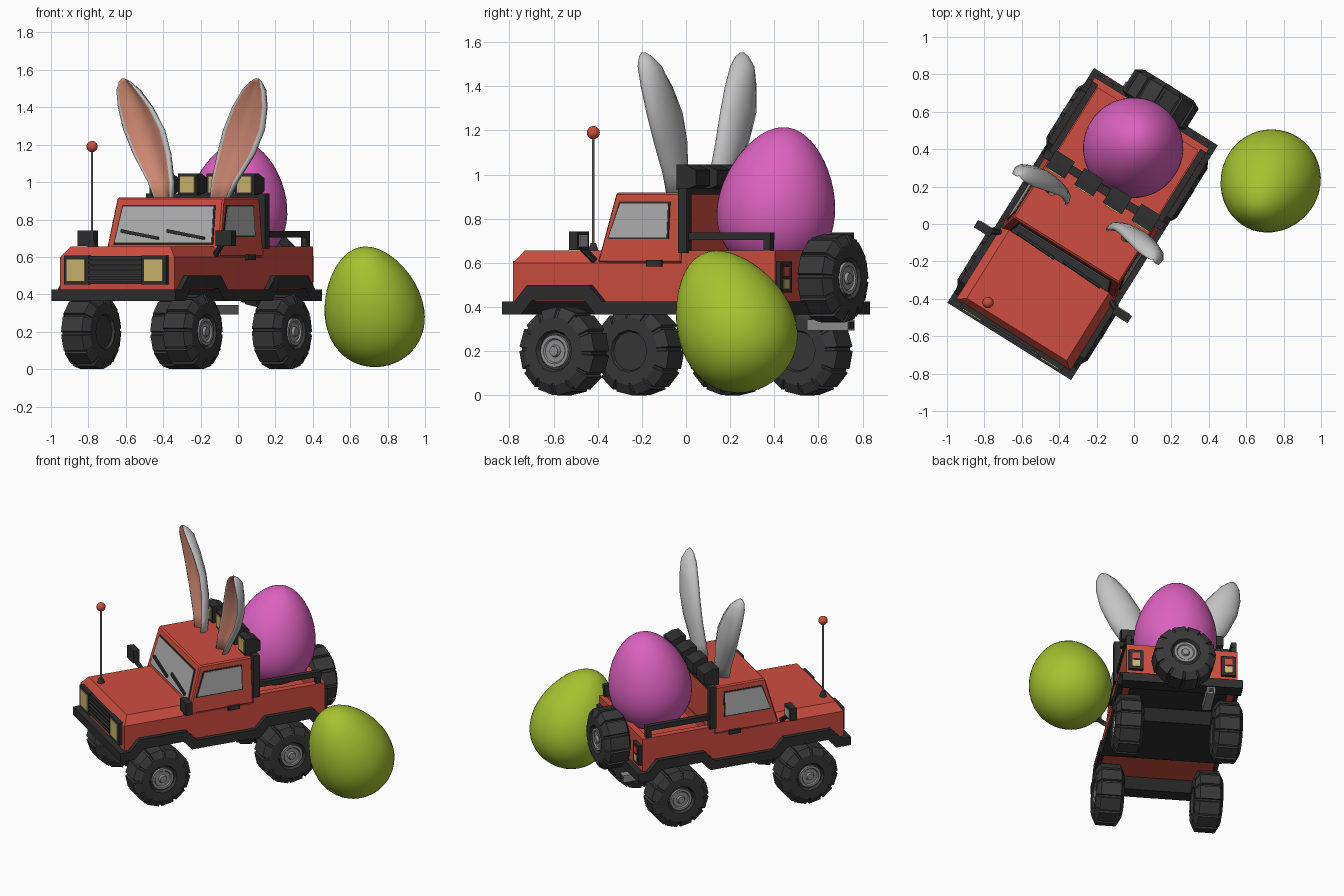
import bpy, bmesh
from math import sin, cos, pi, radians
from mathutils import Matrix, Vector

cube = bpy.data.objects.get("Cube")
if cube:
    bpy.data.objects.remove(cube, do_unlink=True)


def material(name, r, g, b):
    m = bpy.data.materials.new(name)
    m.use_nodes = True
    m.diffuse_color = (r, g, b, 1)
    bsdf = m.node_tree.nodes["Principled BSDF"]
    bsdf.inputs["Base Color"].default_value = (r, g, b, 1)
    bsdf.inputs["Roughness"].default_value = 0.7
    return m


RED = material("red paint", 0.62, 0.075, 0.05)
BLACK = material("black trim", 0.028, 0.028, 0.028)
TYRE = material("tyre rubber", 0.04, 0.04, 0.04)
GLASS = material("grey glass", 0.42, 0.42, 0.42)
METAL = material("grey metal", 0.28, 0.28, 0.28)
LAMP = material("lamp yellow", 0.6, 0.47, 0.16)
FUR = material("pale fur", 0.55, 0.55, 0.55)
SKIN = material("ear skin", 0.62, 0.25, 0.17)
PINK = material("pink egg", 0.72, 0.12, 0.52)
GREEN = material("green egg", 0.38, 0.54, 0.03)

# The truck stands turned on the ground
TRUCK = Matrix.Translation((-0.275, 0, 0)) @ Matrix.Rotation(radians(-32), 4, "Z")


def finish(name, bm, mats, place=TRUCK, smooth=False, bevel=0):
    bmesh.ops.recalc_face_normals(bm, faces=bm.faces)
    me = bpy.data.meshes.new(name)
    bm.to_mesh(me)
    bm.free()
    for m in mats if isinstance(mats, list) else [mats]:
        me.materials.append(m)
    for p in me.polygons:
        p.use_smooth = smooth
    ob = bpy.data.objects.new(name, me)
    bpy.context.collection.objects.link(ob)
    ob.matrix_world = place
    if bevel:
        mod = ob.modifiers.new("bevel", "BEVEL")
        mod.width = bevel
        mod.segments = 1
    return ob


def loft(name, rings, mats, place=TRUCK, smooth=False, bevel=0, second=()):
    """Skin closed rings; columns listed in second get the second material."""
    bm = bmesh.new()
    vs = [[bm.verts.new(p) for p in r] for r in rings]
    n = len(vs[0])
    for a, b in zip(vs, vs[1:]):
        for i in range(n):
            j = (i + 1) % n
            f = bm.faces.new((a[i], a[j], b[j], b[i]))
            f.material_index = 1 if i in second else 0
    bm.faces.new(vs[0][::-1])
    bm.faces.new(vs[-1])
    return finish(name, bm, mats, place, smooth, bevel)


def prism(name, pts, offset, mat, place=TRUCK, bevel=0):
    pts = [Vector(p) for p in pts]
    return loft(name, [pts, [p + Vector(offset) for p in pts]], mat, place, bevel=bevel)


def rect(hw, y0, y1, z):
    return [(-hw, y0, z), (hw, y0, z), (hw, y1, z), (-hw, y1, z)]


def box(name, centre, size, mat, bevel=0):
    x, y, z = centre
    w, d, h = (s / 2 for s in size)
    pts = [(x + p[0], p[1], p[2]) for p in rect(w, y - d, y + d, z - h)]
    return prism(name, pts, (0, 0, 2 * h), mat, bevel=bevel)


def rod(name, start, end, r0, r1, mat, sides=10):
    start, end = Vector(start), Vector(end)
    q = (end - start).to_track_quat("Z", "Y")
    circle = [q @ Vector((cos(2 * pi * i / sides), sin(2 * pi * i / sides), 0)) for i in range(sides)]
    return loft(name, [[start + c * r0 for c in circle], [end + c * r1 for c in circle]], mat)


# Skirt with raised wheel arches, running across the whole underside
low, high = [(-0.74, 0.365)], [(-0.74, 0.425)]
for c in (-0.44, 0.44):
    low += [(c - 0.2, 0.365), (c - 0.14, 0.43), (c + 0.14, 0.43), (c + 0.2, 0.365)]
    high += [(c - 0.235, 0.425), (c - 0.165, 0.5), (c + 0.165, 0.5), (c + 0.235, 0.425)]
outline = low + [(0.74, 0.365), (0.74, 0.425)] + high[::-1]
prism("skirt", [(-0.39, y, z) for y, z in outline], (0.78, 0, 0), BLACK)

# Painted body: lower shell, hood, cab and open bed
loft("lower_body", [rect(0.36, -0.7, 0.2, 0.425), rect(0.36, -0.7, 0.2, 0.6)], RED)
loft("hood", [rect(0.36, -0.7, -0.2, 0.6), rect(0.315, -0.665, -0.2, 0.655)], RED)
loft("cab", [rect(0.36, -0.25, 0.2, 0.6), rect(0.335, -0.165, 0.2, 0.918)], RED, bevel=0.008)
box("bed_floor", (0, 0.45, 0.49), (0.7, 0.49, 0.12), RED)
box("tailgate", (0, 0.68, 0.54), (0.72, 0.04, 0.23), RED)
for s in (-1, 1):
    box("bed_wall", (s * 0.338, 0.45, 0.54), (0.044, 0.5, 0.23), RED)


def cab_side(y, z):
    return 0.36 - 0.025 * (z - 0.6) / 0.318, y, z


def cab_front(x, z):
    return x, -0.25 + 0.085 * (z - 0.6) / 0.318, z


# Windows, each a dark surround with a glass plate over it
for name, grow, thick, mat in (("window_seal", 0.008, 0.004, BLACK), ("window_glass", 0, 0.007, GLASS)):
    b, t = 0.715 - grow, 0.87 + grow
    shape = [(-0.19 - grow, b), (0.12 + grow, b), (0.12 + grow, t), (-0.135 - grow, t)]
    for s in (-1, 1):
        side = [cab_side(y, z) for y, z in shape]
        prism("side_" + name, [(s * x, y, z) for x, y, z in side], (s * thick, 0, 0), mat)
    b, t = 0.675 - grow, 0.868 + grow
    shape = [(-0.305 - grow, b), (0.305 + grow, b), (0.285 + grow, t), (-0.285 - grow, t)]
    prism("front_" + name, [cab_front(x, z) for x, z in shape], (0, -thick, thick * 0.25), mat)

# Wipers
for x in (-0.14, 0.15):
    shape = [(x - 0.13, 0.728), (x + 0.11, 0.69), (x + 0.11, 0.705), (x - 0.13, 0.745)]
    prism("wiper", [cab_front(a, z) for a, z in shape], (0, -0.02, 0.004), BLACK)

# Front grille and headlamps
box("grille_panel", (0, -0.705, 0.53), (0.36, 0.02, 0.15), BLACK)
for i in range(5):
    box("grille_slat", (0, -0.718, 0.475 + i * 0.027), (0.34, 0.016, 0.011), TYRE)
for s in (-1, 1):
    box("headlamp_frame", (s * 0.245, -0.708, 0.53), (0.155, 0.03, 0.155), BLACK)
    box("headlamp", (s * 0.245, -0.724, 0.53), (0.115, 0.009, 0.115), LAMP)

# Tail lamps, door handles, mirrors, roll bar posts and bed rails
for s in (-1, 1):
    box("tail_lamp_frame", (s * 0.3, 0.708, 0.535), (0.095, 0.03, 0.14), BLACK)
    box("tail_lamp_red", (s * 0.3, 0.724, 0.56), (0.05, 0.008, 0.045), RED)
    box("tail_lamp_yellow", (s * 0.3, 0.724, 0.505), (0.05, 0.008, 0.045), LAMP)
    box("door_handle", (s * 0.365, 0.06, 0.598), (0.02, 0.08, 0.028), BLACK)
    box("mirror", (s * 0.435, -0.3, 0.7), (0.1, 0.045, 0.085), BLACK)
    box("mirror_glass", (s * 0.435, -0.276, 0.7), (0.07, 0.006, 0.055), GLASS)
    rod("mirror_arm", (s * 0.35, -0.27, 0.61), (s * 0.41, -0.3, 0.67), 0.016, 0.016, BLACK, 6)
    box("roll_post", (s * 0.355, 0.215, 0.79), (0.04, 0.045, 0.29), BLACK)
    box("bed_rail", (s * 0.34, 0.45, 0.72), (0.035, 0.45, 0.035), BLACK)
    box("rail_post", (s * 0.34, 0.655, 0.685), (0.035, 0.035, 0.07), BLACK)
box("roll_bar", (0, 0.215, 0.925), (0.75, 0.045, 0.03), BLACK)

# Roof lamps
for x in (-0.27, -0.09, 0.09, 0.27):
    side = [(0.155, 0.93), (0.155, 1.045), (0.2, 1.045), (0.26, 1.02), (0.26, 0.95), (0.2, 0.93)]
    prism("roof_lamp_housing", [(x - 0.06, y, z) for y, z in side], (0.12, 0, 0), BLACK)
    box("roof_lamp", (x, 0.153, 0.988), (0.09, 0.009, 0.085), LAMP)

# Antenna and exhaust
rod("antenna_base", (-0.206, -0.624, 0.65), (-0.206, -0.624, 0.69), 0.026, 0.012, BLACK)
rod("antenna_rod", (-0.206, -0.624, 0.68), (-0.206, -0.624, 1.18), 0.006, 0.006, METAL, 8)
bm = bmesh.new()
bmesh.ops.create_uvsphere(bm, u_segments=16, v_segments=10, radius=0.03)
finish("antenna_ball", bm, RED, TRUCK @ Matrix.Translation((-0.206, -0.624, 1.19)), True)
box("exhaust", (-0.18, 0.66, 0.318), (0.055, 0.22, 0.05), METAL)
box("exhaust_opening", (-0.18, 0.771, 0.318), (0.035, 0.006, 0.03), BLACK)

# Wheels: block-tread tyre and stepped hub, turned about the local x axis
BLOCKS = 12


def wheel(name, place):
    step = 2 * pi / BLOCKS
    spokes = [(step * (i + f), g) for i in range(BLOCKS)
              for f, g in ((0, 1), (0.8, 1), (0.84, 0.93), (0.96, 0.93))]
    profile = [(-0.075, 0.02), (-0.075, 0.088), (-0.09, 0.095), (-0.09, 0.155), (-0.065, 0.2),
               (0.065, 0.2), (0.09, 0.155), (0.09, 0.095), (0.07, 0.085), (0.07, 0.02)]
    rings = []
    for x, r in profile:
        rings.append([(x, r * cos(a) * (g if r > 0.14 else 1), r * sin(a) * (g if r > 0.14 else 1))
                      for a, g in spokes])
    loft(name + "_tyre", rings, TYRE, place)
    hub = [(0.05, 0.074), (0.086, 0.074), (0.086, 0.058), (0.078, 0.052), (0.078, 0.028), (0.092, 0.022)]
    turn = [2 * pi * i / 20 for i in range(20)]
    loft(name + "_hub", [[(x, r * cos(a), r * sin(a)) for a in turn] for x, r in hub], METAL, place)


for s, side in ((1, "left"), (-1, "right")):
    for y, end in ((-0.45, "front"), (0.45, "rear")):
        spot = TRUCK @ Matrix.Translation((s * 0.32, y, 0.2))
        wheel(end + "_" + side, spot @ Matrix.Rotation(0 if s > 0 else pi, 4, "Z"))
wheel("spare", TRUCK @ Matrix.Translation((0, 0.785, 0.53)) @ Matrix.Rotation(pi / 2, 4, "Z"))

# Ears: curved loft with a hollow front
section = [(1, 0), (0.85, 0.5), (0.45, 0.85), (0, 1), (-0.45, 0.85), (-0.85, 0.5), (-1, 0),
           (-0.95, -0.3), (-0.8, -0.3), (-0.4, 0.2), (0, 0.35), (0.4, 0.2), (0.8, -0.3), (0.95, -0.3)]
spine = [(0.17, 0.06, 0.89, 0.05), (0.2, 0.075, 1.0, 0.078), (0.265, 0.09, 1.15, 0.118),
         (0.315, 0.09, 1.28, 0.13), (0.36, 0.075, 1.4, 0.108), (0.395, 0.058, 1.49, 0.07),
         (0.412, 0.048, 1.535, 0.035), (0.42, 0.045, 1.554, 0.01)]
for s, side in ((1, "left"), (-1, "right")):
    rings = []
    for x, y, z, w in spine:
        depth = min(0.06, w)
        rings.append([(s * (x + u * w), y - 0.01 + v * depth, z) for u, v in section])
    loft(side + "_ear", rings, [FUR, SKIN], smooth=True, second=(8, 9, 10, 11))


# Eggs: broad end down, leaning along the given axis
def egg(name, centre, axis, half, radius, mat):
    rings = []
    for k in range(25):
        t = 0.04 + (pi - 0.08) * k / 24
        r = radius * sin(t) * (1 - 0.18 * cos(t))
        rings.append([(r * cos(2 * pi * i / 40), r * sin(2 * pi * i / 40), half * cos(t)) for i in range(40)])
    lean = Vector(axis).to_track_quat("Z", "Y").to_matrix().to_4x4()
    loft(name, rings, mat, Matrix.Translation(centre) @ lean, True)


egg("bed_egg", (0.0, 0.415, 0.885), (0.08, 0.14, 1), 0.332, 0.264, PINK)
egg("ground_egg", (0.72, 0.212, 0.34), (-0.2, -0.4, 0.9), 0.335, 0.262, GREEN)
